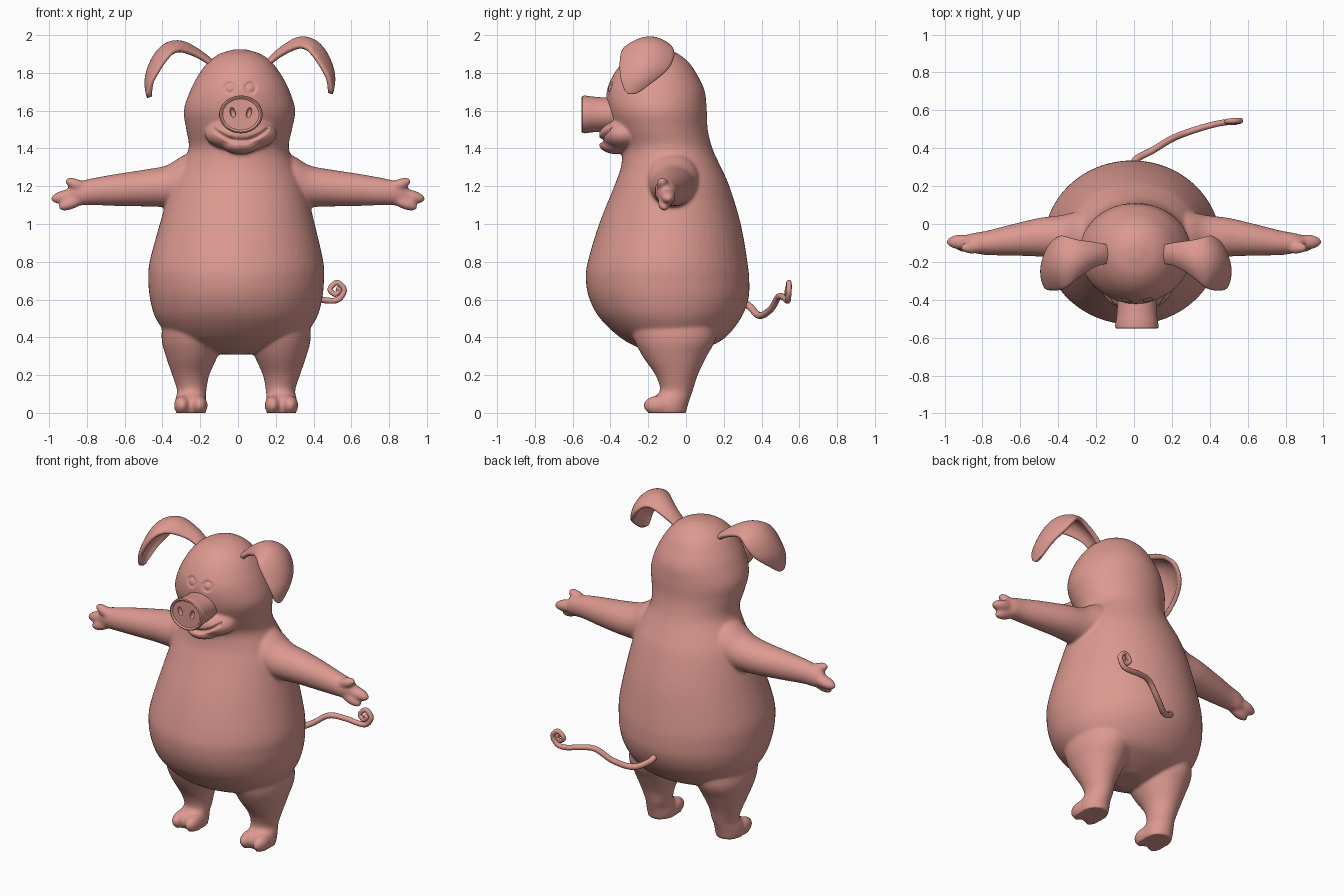
import bpy, bmesh, math
from mathutils import Vector, Matrix

cube = bpy.data.objects.get("Cube")
if cube:
    bpy.data.objects.remove(cube, do_unlink=True)

PINK = (0.72, 0.32, 0.28, 1.0)
skin = bpy.data.materials.new("pink_skin")
skin.use_nodes = True
skin.diffuse_color = PINK
bsdf = next(n for n in skin.node_tree.nodes if n.type == 'BSDF_PRINCIPLED')
bsdf.inputs["Base Color"].default_value = PINK
bsdf.inputs["Roughness"].default_value = 0.7


def smooth_rows(rows, steps):
    """Catmull-Rom interpolation through rows of numbers."""
    p = [Vector(r) for r in rows]
    p = [2 * p[0] - p[1]] + p + [2 * p[-1] - p[-2]]
    out = []
    for a, b, c, d in zip(p, p[1:], p[2:], p[3:]):
        for s in range(steps):
            t = s / steps
            out.append(0.5 * (2 * b + (c - a) * t + (2 * a - 5 * b + 4 * c - d) * t ** 2
                              + (3 * b - a - 3 * c + d) * t ** 3))
    return out + [p[-2]]


def loft(bm, rings, sides=40):
    """Closed tube through rings of (centre, half axis, half axis)."""
    loops = []
    for centre, u, v in rings:
        angles = [2 * math.pi * i / sides for i in range(sides)]
        loops.append([bm.verts.new(centre + u * math.cos(a) + v * math.sin(a)) for a in angles])
    for lo, hi in zip(loops, loops[1:]):
        for i in range(sides):
            j = (i + 1) % sides
            bm.faces.new((lo[i], lo[j], hi[j], hi[i]))
    bm.faces.new(loops[0])
    bm.faces.new(loops[-1])


def blob(bm, centre, radii, tilt=0.0):
    m = (Matrix.Translation(centre) @ Matrix.Rotation(tilt, 4, 'Y')
         @ Matrix.Diagonal((*radii, 1)))
    bmesh.ops.create_icosphere(bm, subdivisions=4, radius=1, matrix=m)


def add_object(name, bm):
    bmesh.ops.recalc_face_normals(bm, faces=bm.faces)
    mesh = bpy.data.meshes.new(name)
    bm.to_mesh(mesh)
    bm.free()
    obj = bpy.data.objects.new(name, mesh)
    bpy.context.collection.objects.link(obj)
    return obj


def bake(obj):
    """Apply all modifiers and give the object its skin."""
    bpy.context.view_layer.update()
    graph = bpy.context.evaluated_depsgraph_get()
    mesh = bpy.data.meshes.new_from_object(obj.evaluated_get(graph))
    name = obj.name
    bpy.data.objects.remove(obj, do_unlink=True)
    obj = bpy.data.objects.new(name, mesh)
    bpy.context.collection.objects.link(obj)
    mesh.materials.clear()
    mesh.materials.append(skin)
    mesh.polygons.foreach_set("use_smooth", [True] * len(mesh.polygons))
    return obj


X, Y, Z = Vector((1, 0, 0)), Vector((0, 1, 0)), Vector((0, 0, 1))
bm = bmesh.new()

# Torso and head: height, half width, front, back
profile = [(.31, .08, -.15, .02), (.345, .24, -.25, .11), (.4, .35, -.35, .21),
           (.5, .425, -.455, .29), (.6, .455, -.51, .33), (.7, .465, -.53, .335),
           (.8, .46, -.52, .325), (1, .41, -.46, .29), (1.2, .355, -.38, .23),
           (1.3, .31, -.345, .185), (1.4, .265, -.34, .14), (1.5, .28, -.38, .115),
           (1.6, .295, -.415, .11), (1.7, .265, -.42, .1), (1.78, .225, -.39, .065),
           (1.85, .175, -.34, .02), (1.9, .11, -.27, -.04), (1.925, .03, -.18, -.1)]
rings = []
for z, w, f, b in smooth_rows(profile, 4):
    cx = -.01 + .02 * min(1, max(0, z - .7))
    rings.append((Vector((cx, (f + b) / 2, z)), X * w, Y * (b - f) / 2))
loft(bm, rings, 64)

# Muzzle and chin
blob(bm, (.015, -.33, 1.475), (.19, .13, .09))
blob(bm, (.015, -.37, 1.42), (.1, .09, .05))

# Legs: height, x, y, half width, half depth
leg = [(0, .24, -.09, .08, .09), (.04, .24, -.09, .085, .1), (.08, .24, -.075, .08, .098),
       (.12, .235, -.05, .078, .087), (.2, .24, -.05, .098, .112), (.3, .235, -.06, .137, .17),
       (.4, .23, -.06, .165, .22), (.55, .2, -.08, .18, .24)]
# Arms: x, y, height, half depth, half height
arm = [(.15, -.07, 1.24, .15, .16), (.28, -.07, 1.23, .14, .137), (.38, -.07, 1.2, .117, .11),
       (.5, -.07, 1.19, .102, .097), (.65, -.085, 1.18, .082, .084), (.78, -.1, 1.17, .064, .07),
       (.85, -.1, 1.16, .052, .062), (.9, -.1, 1.15, .035, .045)]
for s in (-1, 1):
    loft(bm, [(Vector((s * x - .01, y, z)), X * w, Y * d)
              for z, x, y, w, d in smooth_rows(leg, 4)])
    for side in (-1, 1):
        blob(bm, (s * .24 - .01 + side * .046, -.145, .04), (.043, .08, .052))
    loft(bm, [(Vector((s * x, y, z)), Y * d, Z * h)
              for x, y, z, d, h in smooth_rows(arm, 4)])
    # Two fingers and a thumb
    blob(bm, (s * .905, -.095, 1.147), (.087, .04, .036), s * .2)
    blob(bm, (s * .88, -.115, 1.112), (.075, .034, .032), s * .4)
    blob(bm, (s * .855, -.125, 1.208), (.064, .032, .03), s * -.4)

body = add_object("body", bm)
mod = body.modifiers.new("blend", 'REMESH')
mod.mode = 'VOXEL'
mod.voxel_size = .0085
mod = body.modifiers.new("soften", 'SMOOTH')
mod.factor = .5
mod.iterations = 10
body = bake(body)

# Mouth crease, eye outlines and flat soles
for v in body.data.vertices:
    p = v.co
    p.z = max(p.z, 0) if p.z > .006 else 0
    if p.y < -.25 and 1.38 < p.z < 1.8:
        t = (p.x - .015) / .14
        d = abs(p.z - 1.44 - .06 * t * t) / .015
        if abs(t) < 1.05 and d < 1:
            p.y += .02 * (1 - d * d)
        for ex in (-.045, .067):
            d = abs(math.hypot(p.x - ex, p.z - 1.72) - .025) / .01
            if d < 1:
                p.y += .009 * (1 - d * d)

# Snout with a raised rim
bm = bmesh.new()
snout_rows = [(-.34, .105, .092), (-.44, .103, .09), (-.5, .108, .095), (-.535, .115, .1),
              (-.548, .113, .098), (-.552, .106, .092), (-.55, .1, .086), (-.545, .096, .082)]
loft(bm, [(Vector((.015, y, 1.58)), X * w, Z * h) for y, w, h in snout_rows], 48)
snout = add_object("snout", bm)

# Nostril pits
bm = bmesh.new()
for s in (-1, 1):
    blob(bm, (.015 + s * .043, -.55, 1.59), (.014, .03, .028), s * .25)
cutter = add_object("nostril_cutter", bm)
cutter.hide_render = True
mod = snout.modifiers.new("nostrils", 'BOOLEAN')
mod.operation = 'DIFFERENCE'
mod.solver = 'EXACT'
mod.object = cutter
snout = bake(snout)
bpy.data.objects.remove(cutter, do_unlink=True)
bpy.ops.object.select_all(action='DESELECT')
snout.select_set(True)
bpy.context.view_layer.objects.active = snout
bpy.ops.object.shade_smooth_by_angle(angle=math.radians(40))

# Ears: x, height, y, half width, droop of the edges
ear = [(.13, 1.84, -.16, .045, .01), (.2, 1.9, -.16, .06, .025), (.3, 1.957, -.185, .1, .045),
       (.38, 1.952, -.2, .13, .055), (.44, 1.9, -.205, .142, .06), (.48, 1.82, -.22, .13, .05),
       (.493, 1.75, -.25, .095, .03), (.485, 1.69, -.28, .045, .01), (.478, 1.67, -.29, .012, 0)]
ACROSS = 12
for s, name, lift in ((-1, "right_ear", 0), (1, "left_ear", .02)):
    bm = bmesh.new()
    rows = smooth_rows(ear, 3)
    grid = []
    for i, (x, z, y, w, droop) in enumerate(rows):
        a, b = rows[max(i - 1, 0)], rows[min(i + 1, len(rows) - 1)]
        along = Vector((b[0] - a[0], b[1] - a[1])).normalized()
        line = []
        for k in range(ACROSS + 1):
            v = 2 * k / ACROSS - 1
            fall = droop * v * v
            line.append(bm.verts.new((.01 + s * (x + along.y * fall), y + w * v,
                                      z - along.x * fall + lift * min(1, i / 6))))
        grid.append(line)
    for lo, hi in zip(grid, grid[1:]):
        for k in range(ACROSS):
            bm.faces.new((lo[k], lo[k + 1], hi[k + 1], hi[k]))
    obj = add_object(name, bm)
    mod = obj.modifiers.new("thickness", 'SOLIDIFY')
    mod.thickness = .026
    mod.offset = 0
    mod = obj.modifiers.new("round", 'SUBSURF')
    mod.levels = mod.render_levels = 1
    bake(obj)

# Curly tail
path = [(0, .29, .6), (.01, .34, .56), (.1, .39, .515), (.2, .45, .55), (.3, .49, .615),
        (.4, .52, .61), (.47, .535, .595), (.53, .54, .6), (.562, .545, .65), (.525, .545, .69),
        (.487, .54, .655), (.515, .535, .627), (.538, .535, .65), (.52, .535, .66)]
curve = bpy.data.curves.new("tail", 'CURVE')
curve.dimensions = '3D'
curve.bevel_depth = .016
curve.bevel_resolution = 4
curve.use_fill_caps = True
points = smooth_rows(path, 6)
spline = curve.splines.new('POLY')
spline.points.add(len(points) - 1)
for i, (pt, co) in enumerate(zip(spline.points, points)):
    pt.co = (*co, 1)
    pt.radius = 1.2 - .45 * i / len(points)
tail = bpy.data.objects.new("tail", curve)
bpy.context.collection.objects.link(tail)
bake(tail)
